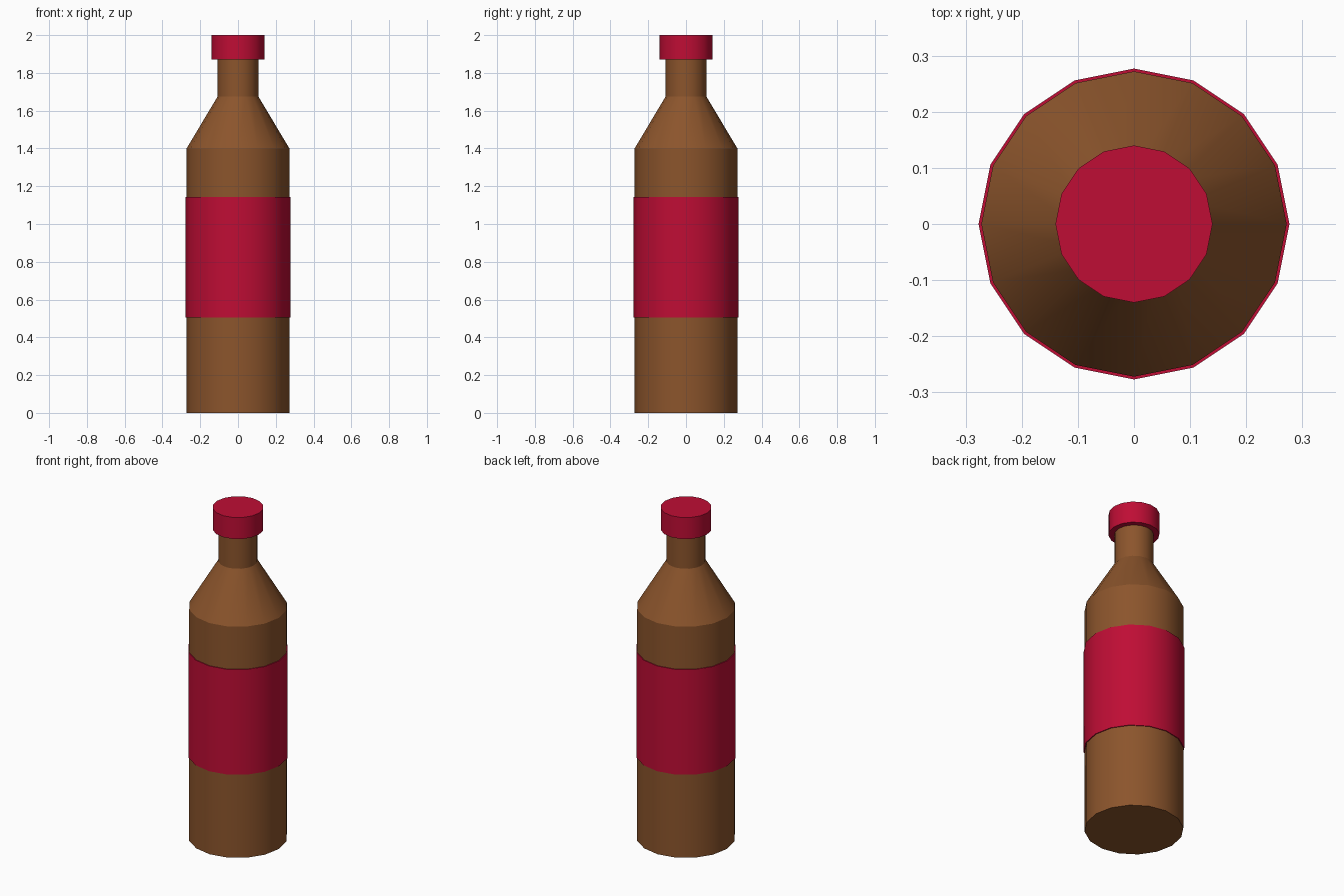
import bpy, bmesh
from math import sin, cos, pi, radians

if "Cube" in bpy.data.objects:
    bpy.data.objects.remove(bpy.data.objects["Cube"])

SIDES = 16


def material(name, rgb):
    m = bpy.data.materials.new(name)
    m.diffuse_color = (*rgb, 1)
    m.use_nodes = True
    m.node_tree.nodes["Principled BSDF"].inputs["Base Color"].default_value = m.diffuse_color
    return m


def lathe(name, profile, mat):
    """Revolve (radius, z) points around z and cap both ends."""
    bm = bmesh.new()
    rings = [[bm.verts.new((r * cos(2 * pi * i / SIDES), r * sin(2 * pi * i / SIDES), z))
              for i in range(SIDES)] for r, z in profile]
    for a, b in zip(rings, rings[1:]):
        for i in range(SIDES):
            j = (i + 1) % SIDES
            bm.faces.new((a[i], a[j], b[j], b[i]))
    bm.faces.new(rings[0][::-1])
    bm.faces.new(rings[-1])
    mesh = bpy.data.meshes.new(name)
    bm.to_mesh(mesh)
    bm.free()
    mesh.materials.append(mat)
    ob = bpy.data.objects.new(name, mesh)
    bpy.context.collection.objects.link(ob)
    # Smooth around the sides, crisp at the rims and shoulder
    bpy.ops.object.select_all(action='DESELECT')
    ob.select_set(True)
    bpy.context.view_layer.objects.active = ob
    bpy.ops.object.shade_smooth_by_angle(angle=radians(30))
    return ob


brown = material("brown_glass", (0.26, 0.09, 0.025))
red = material("crimson", (0.52, 0.004, 0.035))

# Bottle body, sloped shoulder and neck
lathe("bottle", [(0.272, 0), (0.272, 1.40), (0.108, 1.675), (0.108, 1.90)], brown)
# Wraparound label, just proud of the body
lathe("label", [(0.277, 0.505), (0.277, 1.142)], red)
# Cap
lathe("cap", [(0.14, 1.87), (0.14, 2.0)], red)
